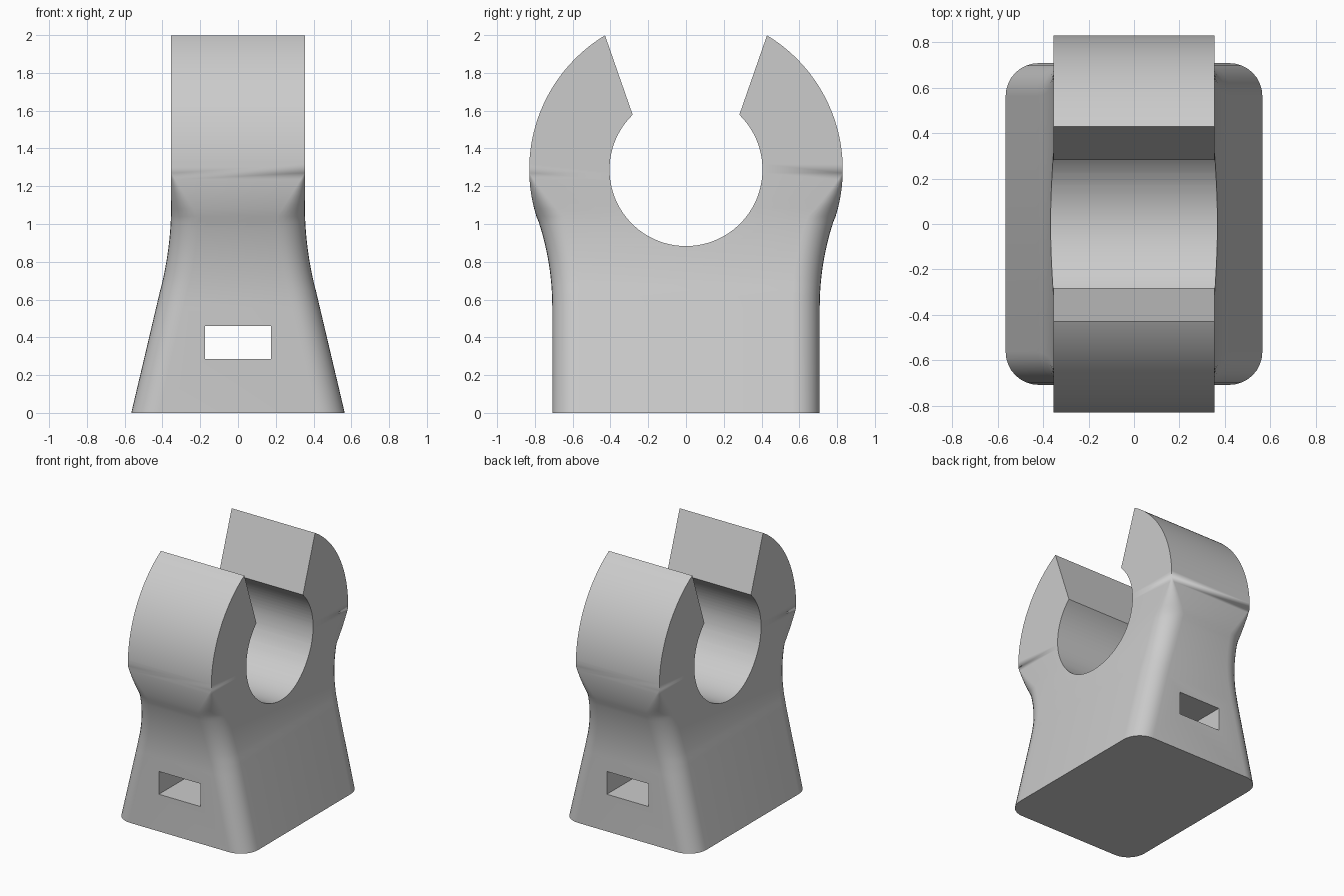
import bpy, bmesh, math

if "Cube" in bpy.data.objects:
    bpy.data.objects.remove(bpy.data.objects["Cube"])

C, R, HOLE = 1.288, 0.83, 0.405     # ring centre height, outer and inner radius
FOOT, FILLET_Z, FILLET_R = 0.708, 0.56, 1.45


def half_width(z):
    """Half size in x: tapered foot blending into the straight ring."""
    if z < 0.68:
        return 0.565 - 0.236 * z
    return 0.354 + (0.236 * (1.1 - z) ** 2 / 0.84 if z < 1.1 else 0)


def half_depth(z):
    """Half size in y: straight foot, concave fillet, then the ring circle."""
    if z <= FILLET_Z:
        return FOOT
    if z < 1.024:
        return FOOT + FILLET_R - math.sqrt(FILLET_R ** 2 - (z - FILLET_Z) ** 2)
    return math.sqrt(R * R - (z - C) ** 2)


def corner(z):
    """Corner rounding, fading out where the ring begins."""
    return 0.145 * min(1, max(0, (1.27 - z) / 0.23))


def make_object(name, bm):
    bmesh.ops.recalc_face_normals(bm, faces=bm.faces)
    mesh = bpy.data.meshes.new(name)
    bm.to_mesh(mesh)
    bm.free()
    ob = bpy.data.objects.new(name, mesh)
    bpy.context.collection.objects.link(ob)
    return ob


def prism(name, pts, axis, h):
    """Extrude a 2D (side, z) outline along x or y from -h to h."""
    bm = bmesh.new()
    rings = []
    for s in (-h, h):
        rings.append([bm.verts.new((s, p, z) if axis == 'X' else (p, s, z)) for p, z in pts])
    n = len(pts)
    for i in range(n):
        j = (i + 1) % n
        bm.faces.new((rings[0][i], rings[0][j], rings[1][j], rings[1][i]))
    bm.faces.new(rings[0])
    bm.faces.new(rings[1])
    return make_object(name, bm)


# Clip body: loft of rounded rectangles
levels = [0, 0.56] + [0.56 + 0.03 * i for i in range(1, 16)] + [1.04, 1.08, 1.12, 1.16, 1.2, 1.235, 1.27]
levels += [C + R * math.sin(math.radians(a)) for a in range(2, 62, 2)] + [2.02]
bm = bmesh.new()
rows = []
SEG = 8
for z in levels:
    w, d, r = half_width(z), half_depth(z), corner(z)
    row = []
    for q, (sx, sy) in enumerate(((1, 1), (-1, 1), (-1, -1), (1, -1))):
        for k in range(SEG + 1):
            a = math.pi / 2 * (q + k / SEG)
            row.append(bm.verts.new((sx * (w - r) + r * math.cos(a),
                                     sy * (d - r) + r * math.sin(a), z)))
    rows.append(row)
n = len(rows[0])
for lo, hi in zip(rows, rows[1:]):
    for i in range(n):
        j = (i + 1) % n
        bm.faces.new((lo[i], lo[j], hi[j], hi[i]))
bm.faces.new(rows[0])
bm.faces.new(rows[-1])
bmesh.ops.remove_doubles(bm, verts=bm.verts, dist=1e-5)
body = make_object("clip_body", bm)

# Cutters: open round hole with flared mouth, and strap slot
arc = [math.radians(134.2 + 271.6 * i / 64) for i in range(65)]
outline = [(HOLE * math.cos(a), C + HOLE * math.sin(a)) for a in arc]
outline += [(0.499, 2.2), (-0.499, 2.2)]
cutters = [prism("hole_cutter", outline, 'X', 1),
           prism("slot_cutter", [(-0.176, 0.285), (0.176, 0.285), (0.176, 0.46), (-0.176, 0.46)], 'Y', 1.2)]

bpy.context.view_layer.objects.active = body
body.select_set(True)
for cut in cutters:
    cut.hide_render = True
    mod = body.modifiers.new("cut", 'BOOLEAN')
    mod.operation = 'DIFFERENCE'
    mod.solver = 'EXACT'
    mod.object = cut
    bpy.ops.object.modifier_apply(modifier=mod.name)
for cut in cutters:
    bpy.data.objects.remove(cut)

# Single grey colour
mat = bpy.data.materials.new("light grey")
mat.diffuse_color = (0.6, 0.6, 0.6, 1)
mat.use_nodes = True
mat.node_tree.nodes["Principled BSDF"].inputs["Base Color"].default_value = mat.diffuse_color
body.data.materials.clear()
body.data.materials.append(mat)
bpy.ops.object.select_all(action='DESELECT')
body.select_set(True)
bpy.ops.object.shade_smooth_by_angle(angle=math.radians(25))
